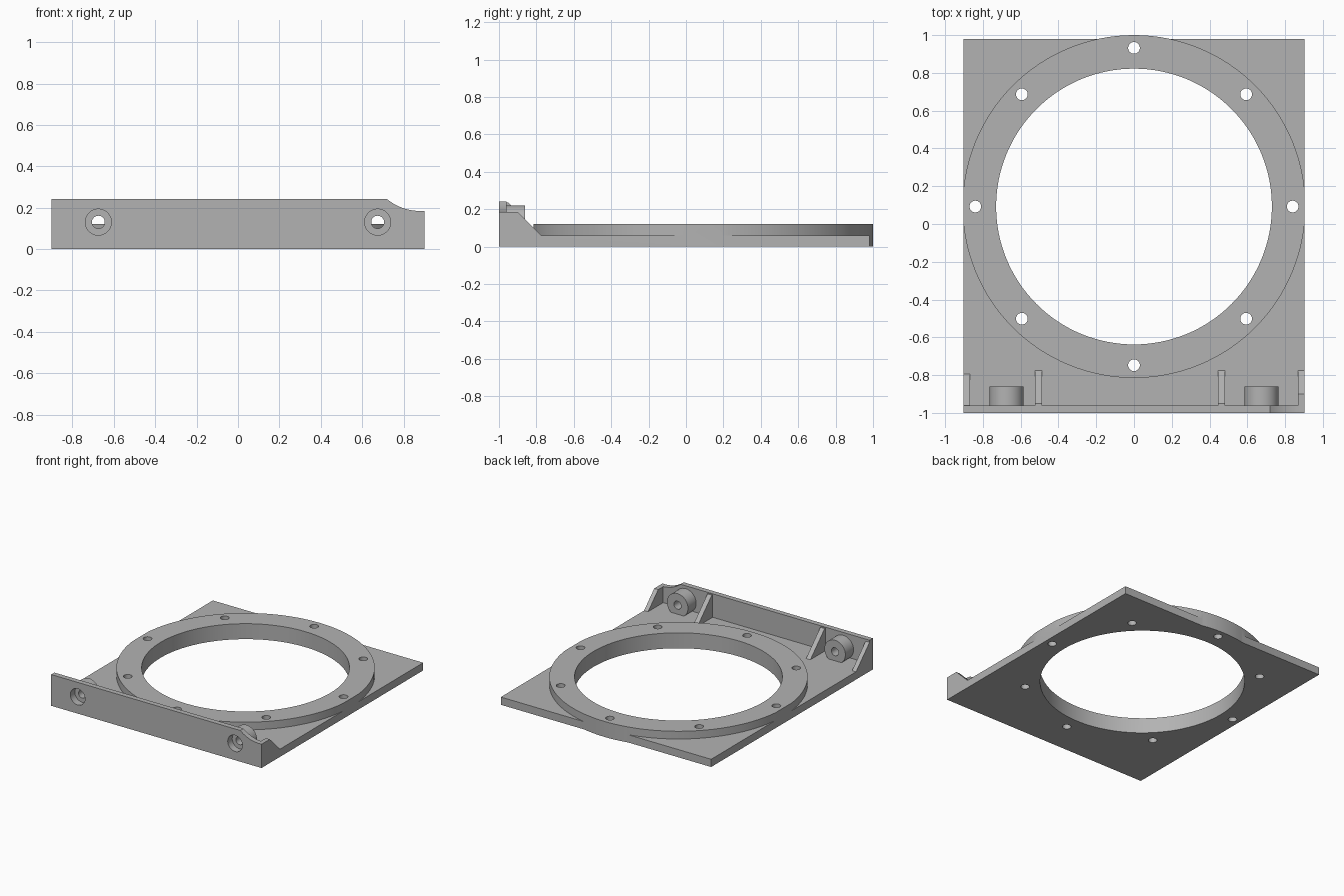
import bpy, bmesh, math
from mathutils import Matrix, Vector

if "Cube" in bpy.data.objects:
    bpy.data.objects.remove(bpy.data.objects["Cube"])

W = 0.902            # half width of the plate
CY = 0.0925          # ring centre in y
R_OUT, R_IN, R_BOLT = 0.9075, 0.73, 0.84

grey = bpy.data.materials.new("plain_grey")
grey.diffuse_color = (0.45, 0.45, 0.45, 1)
grey.use_nodes = True
grey.node_tree.nodes["Principled BSDF"].inputs["Base Color"].default_value = grey.diffuse_color


def finish(bm, name):
    bmesh.ops.recalc_face_normals(bm, faces=bm.faces)
    me = bpy.data.meshes.new(name)
    bm.to_mesh(me)
    bm.free()
    me.materials.append(grey)
    ob = bpy.data.objects.new(name, me)
    bpy.context.collection.objects.link(ob)
    return ob


def prism(name, points, offset):
    """Extrude a closed 3D outline along an offset vector."""
    bm = bmesh.new()
    face = bm.faces.new([bm.verts.new(p) for p in points])
    ext = bmesh.ops.extrude_face_region(bm, geom=[face])
    verts = [v for v in ext["geom"] if isinstance(v, bmesh.types.BMVert)]
    bmesh.ops.translate(bm, verts=verts, vec=Vector(offset))
    return finish(bm, name)


def box(name, x0, x1, y0, y1, z0, z1):
    return prism(name, [(x0, y0, z0), (x1, y0, z0), (x1, y1, z0), (x0, y1, z0)], (0, 0, z1 - z0))


def cylinder(name, r, start, end, seg):
    a, b = Vector(start), Vector(end)
    d = b - a
    rot = d.to_track_quat('Z', 'Y').to_matrix().to_4x4()
    bm = bmesh.new()
    bmesh.ops.create_cone(bm, cap_ends=True, segments=seg, radius1=r, radius2=r, depth=d.length,
                          matrix=Matrix.Translation((a + b) / 2) @ rot)
    return finish(bm, name)


def combine(target, other, op):
    """Apply a boolean and discard the second object."""
    mod = target.modifiers.new("bool", 'BOOLEAN')
    mod.operation, mod.solver, mod.object = op, 'EXACT', other
    bpy.context.view_layer.objects.active = target
    bpy.ops.object.modifier_apply(modifier=mod.name)
    bpy.data.objects.remove(other)


# Base plate
body = box("flange_bracket", -W, W, -1, 0.98, 0, 0.06)

# Raised ring, trimmed flush with the plate sides
ring = cylinder("ring", R_OUT, (0, CY, 0), (0, CY, 0.12), 128)
combine(ring, box("ring_trim", -W, W, -2, 2, -1, 1), 'INTERSECT')
combine(body, ring, 'UNION')

# Front wall with a concave step at the right end
arc = []
for i in range(13):
    a = math.radians(40) * (1 - i / 12)
    arc.append((0.88 - 0.25 * math.sin(a), -1, 0.434 - 0.25 * math.cos(a)))
outline = [(-W, -1, 0), (-W, -1, 0.242), (arc[0][0], -1, 0.242)] + arc[1:] + [(W, -1, 0.184), (W, -1, 0)]
combine(body, prism("front_wall", outline, (0, 0.04, 0)), 'UNION')

# Sloped ribs: x start, x end, toe y, top z
for x0, x1, toe, top in ((-W, -0.868, -0.795, 0.225), (-0.524, -0.487, -0.775, 0.235),
                         (0.444, 0.481, -0.775, 0.235), (0.868, W, -0.775, 0.184)):
    y_top = toe + 0.06 - top
    side = [(x0, -0.98, 0.02), (x0, -0.98, top), (x0, y_top, top), (x0, toe, 0.06), (x0, toe, 0.02)]
    combine(body, prism("rib", side, (x1 - x0, 0, 0)), 'UNION')

# Screw bosses behind the wall, with counterbored holes
for x in (-0.675, 0.675):
    combine(body, cylinder("boss", 0.09, (x, -0.98, 0.13), (x, -0.86, 0.13), 48), 'UNION')
for x in (-0.675, 0.675):
    combine(body, cylinder("counterbore", 0.063, (x, -1.1, 0.13), (x, -0.945, 0.13), 48), 'DIFFERENCE')
    combine(body, cylinder("screw_hole", 0.031, (x, -1.1, 0.13), (x, -0.83, 0.13), 32), 'DIFFERENCE')

# Central bore and eight bolt holes
combine(body, cylinder("bore", R_IN, (0, CY, -0.1), (0, CY, 0.3), 128), 'DIFFERENCE')
for i in range(8):
    a = i * math.pi / 4
    x, y = R_BOLT * math.cos(a), CY + R_BOLT * math.sin(a)
    combine(body, cylinder("bolt_hole", 0.031, (x, y, -0.1), (x, y, 0.3), 32), 'DIFFERENCE')

# Smooth the round walls, keep edges sharp
bpy.ops.object.select_all(action='DESELECT')
body.select_set(True)
bpy.context.view_layer.objects.active = body
bpy.ops.object.shade_smooth_by_angle(angle=math.radians(30))
